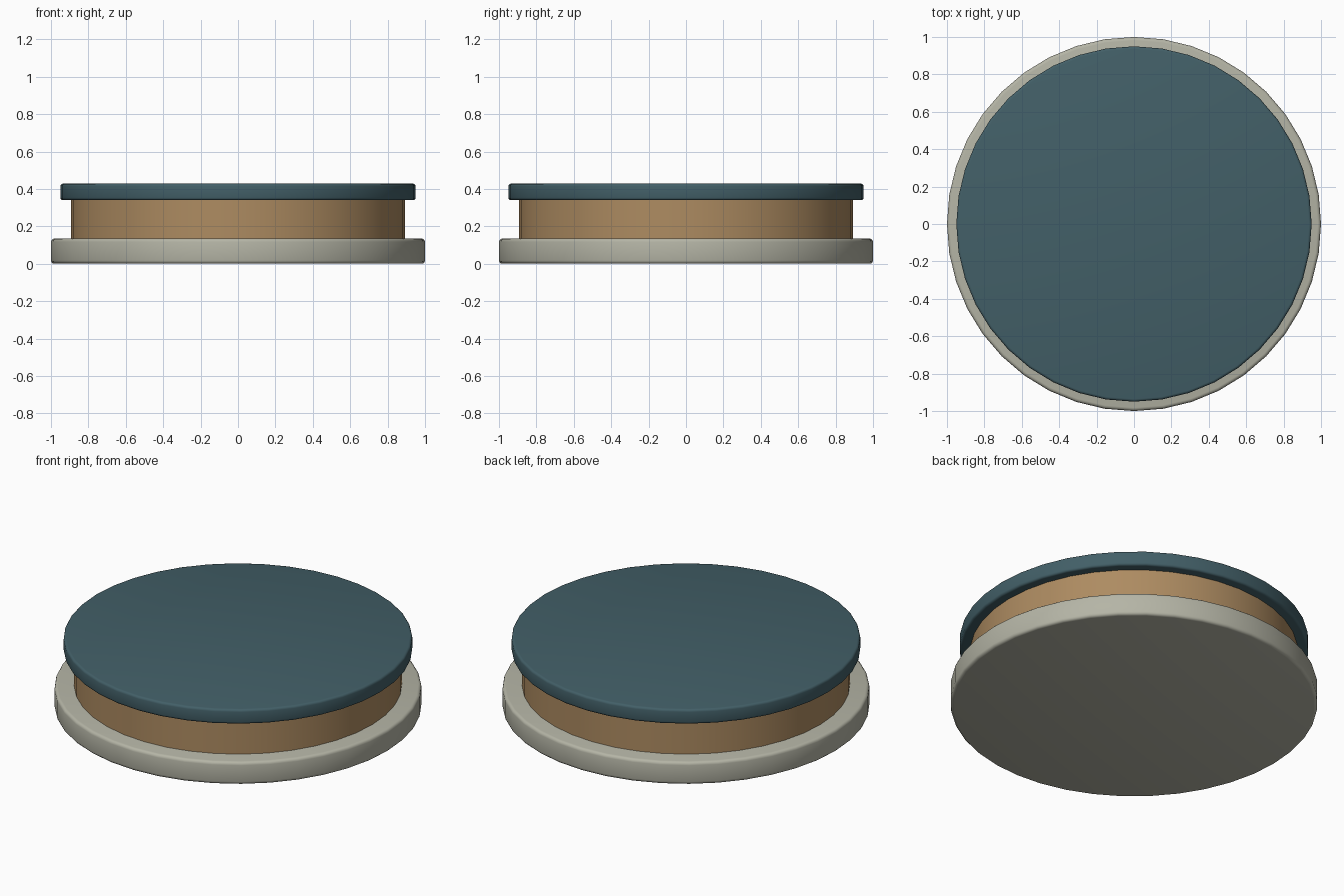
import bpy
import math

cube = bpy.data.objects.get("Cube")
if cube:
    bpy.data.objects.remove(cube, do_unlink=True)

SEGMENTS = 40


def material(name, color):
    mat = bpy.data.materials.new(name)
    mat.use_nodes = True
    mat.diffuse_color = (*color, 1)
    mat.node_tree.nodes["Principled BSDF"].inputs["Base Color"].default_value = (*color, 1)
    return mat


def disc(name, radius, bottom, top, mat, bevel=0):
    """Upright cylinder between two heights, with optional rounded rims."""
    bpy.ops.mesh.primitive_cylinder_add(
        vertices=SEGMENTS, radius=radius, depth=top - bottom,
        location=(0, 0, (bottom + top) / 2))
    obj = bpy.context.object
    obj.name = name
    obj.data.materials.append(mat)
    if bevel:
        mod = obj.modifiers.new("rounded_rim", "BEVEL")
        mod.width = bevel
        mod.segments = 3
        mod.limit_method = "ANGLE"
        mod.angle_limit = math.radians(40)
        bpy.ops.object.modifier_apply(modifier=mod.name)
    bpy.ops.object.shade_smooth_by_angle(angle=math.radians(35))
    return obj


stone = material("pale_stone", (0.46, 0.46, 0.38))
tan = material("warm_tan", (0.42, 0.26, 0.12))
teal = material("dark_teal", (0.055, 0.115, 0.137))

# Wide base, recessed drum and overhanging lid
disc("base_plate", 1.0, 0, 0.135, stone, 0.018)
disc("drum_wall", 0.893, 0.125, 0.35, tan)
disc("lid", 0.95, 0.34, 0.428, teal, 0.014)
